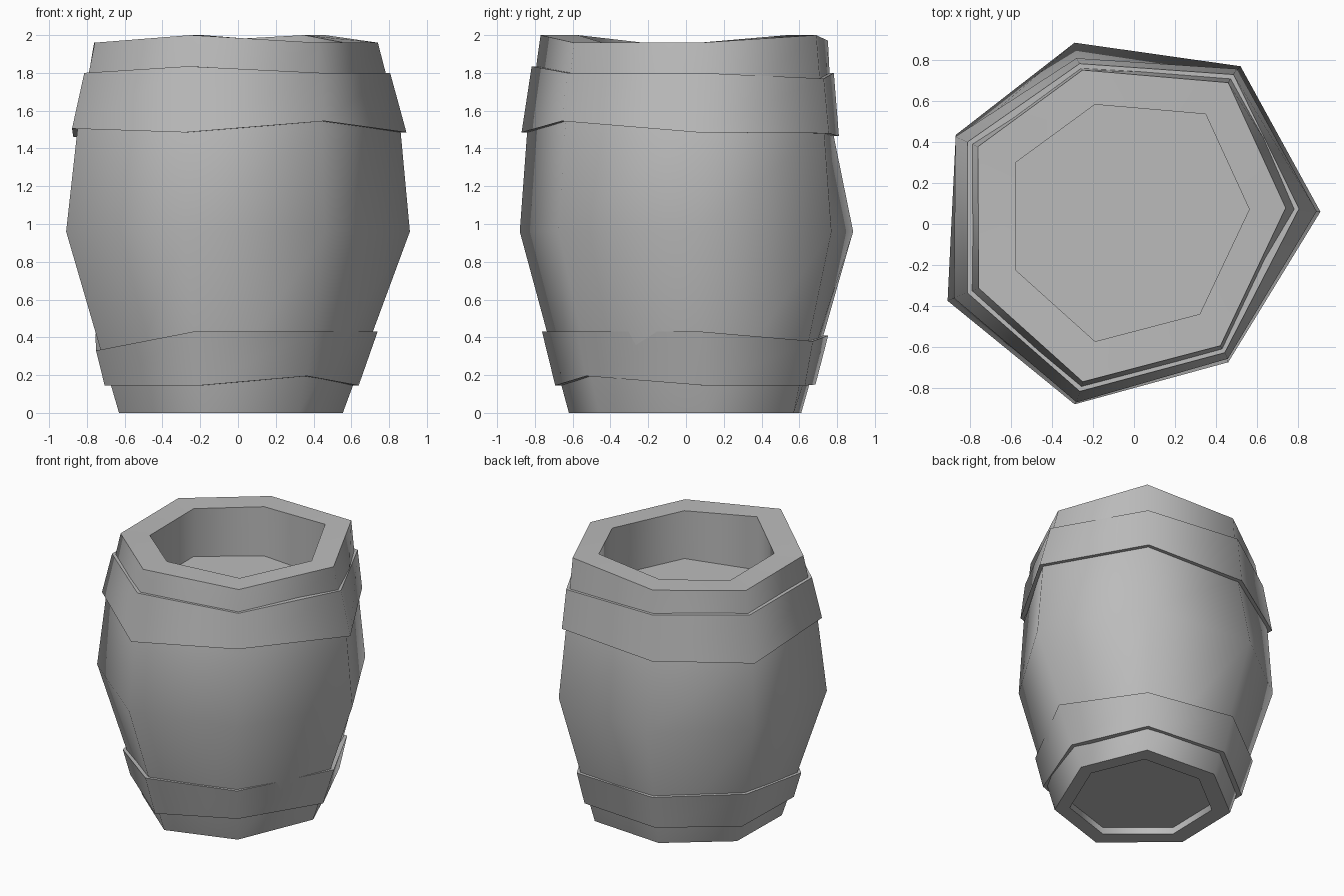
import bpy
import bmesh
import math

cube = bpy.data.objects.get("Cube")
if cube:
    bpy.data.objects.remove(cube, do_unlink=True)

# Single flat grey
GREY = (0.5, 0.5, 0.5, 1.0)
grey = bpy.data.materials.new("barrel grey")
grey.use_nodes = True
grey.diffuse_color = GREY
shader = next(n for n in grey.node_tree.nodes if n.type == 'BSDF_PRINCIPLED')
shader.inputs["Base Color"].default_value = GREY

# Uneven seven-sided cross-sections, from the foot up to the rim
SECTIONS = [
    (0.0, [(.555, .10), (.36, .57), (-.20, .61), (-.62, .28), (-.63, -.24), (-.18, -.62), (.32, -.46)]),
    (0.96, [(.91, .06), (.52, .77), (-.29, .885), (-.87, .435), (-.91, -.375), (-.29, -.88), (.46, -.675)]),
    (1.5, [(.86, .06), (.485, .73), (-.27, .775), (-.84, .41), (-.85, -.35), (-.27, -.84), (.445, -.64)]),
    (2.0, [(.73, .08), (.46, .69), (-.25, .75), (-.755, .375), (-.75, -.31), (-.25, -.77), (.42, -.59)]),
]
SIDES = 7
RIM = [1.96, 2.0, 1.97, 1.96, 1.96, 2.0, 1.96]


def corner(i, z, scale=1.0, dy=0.0):
    """Point on stave corner i of the barrel wall at height z."""
    for (z0, low), (z1, high) in zip(SECTIONS, SECTIONS[1:]):
        if z <= z1:
            break
    t = (z - z0) / (z1 - z0)
    x, y = (a + (b - a) * t for a, b in zip(low[i], high[i]))
    return (x * scale, y * scale + dy, z)


def ring(heights, scale=1.0, dy=0.0):
    return [corner(i, z, scale, dy) for i, z in enumerate(heights)]


def level(z):
    return [z] * SIDES


def at_height(points, z):
    return [(x, y, z) for x, y, _ in points]


def loft(name, rings, closed=False):
    """Skin a list of rings; cap the ends, or join last to first."""
    bm = bmesh.new()
    loops = [[bm.verts.new(p) for p in r] for r in rings]
    pairs = list(zip(loops, loops[1:]))
    if closed:
        pairs.append((loops[-1], loops[0]))
    else:
        bm.faces.new(loops[0])
        bm.faces.new(loops[-1])
    for a, b in pairs:
        for i in range(SIDES):
            j = (i + 1) % SIDES
            bm.faces.new((a[i], a[j], b[j], b[i]))
    bmesh.ops.recalc_face_normals(bm, faces=bm.faces)
    mesh = bpy.data.meshes.new(name)
    bm.to_mesh(mesh)
    bm.free()
    mesh.materials.append(grey)
    obj = bpy.data.objects.new(name, mesh)
    bpy.context.collection.objects.link(obj)
    bpy.ops.object.select_all(action='DESELECT')
    obj.select_set(True)
    bpy.context.view_layer.objects.active = obj
    bpy.ops.object.shade_smooth_by_angle(angle=math.radians(68))
    return obj


# Barrel wall with a recessed base and a sunken lid inside the rim
base_lip = ring(level(0.0), 0.81)
rim_lip = ring(RIM, 0.76, 0.012)
loft("barrel_body", [
    at_height(base_lip, 0.05),
    base_lip,
    ring(level(0.0)),
    ring(level(0.96)),
    ring(level(1.5)),
    ring(RIM),
    rim_lip,
    at_height(rim_lip, 1.6),
])


# Hoops follow the wall at slightly uneven heights
def hoop(name, bottom, top, swell):
    loft(name, [
        ring(bottom, 0.96),
        ring(bottom, swell[0]),
        ring(top, swell[1]),
        ring(top, 0.96),
    ], closed=True)


hoop("lower_hoop",
     [.145, .145, .15, .145, .145, .145, .195],
     [.43, .38, .41, .42, .33, .43, .43], (1.05, 1.035))
hoop("upper_hoop",
     [1.485, 1.48, 1.465, 1.46, 1.505, 1.485, 1.545],
     [1.80, 1.77, 1.80, 1.80, 1.80, 1.835, 1.80], (1.035, 1.03))
